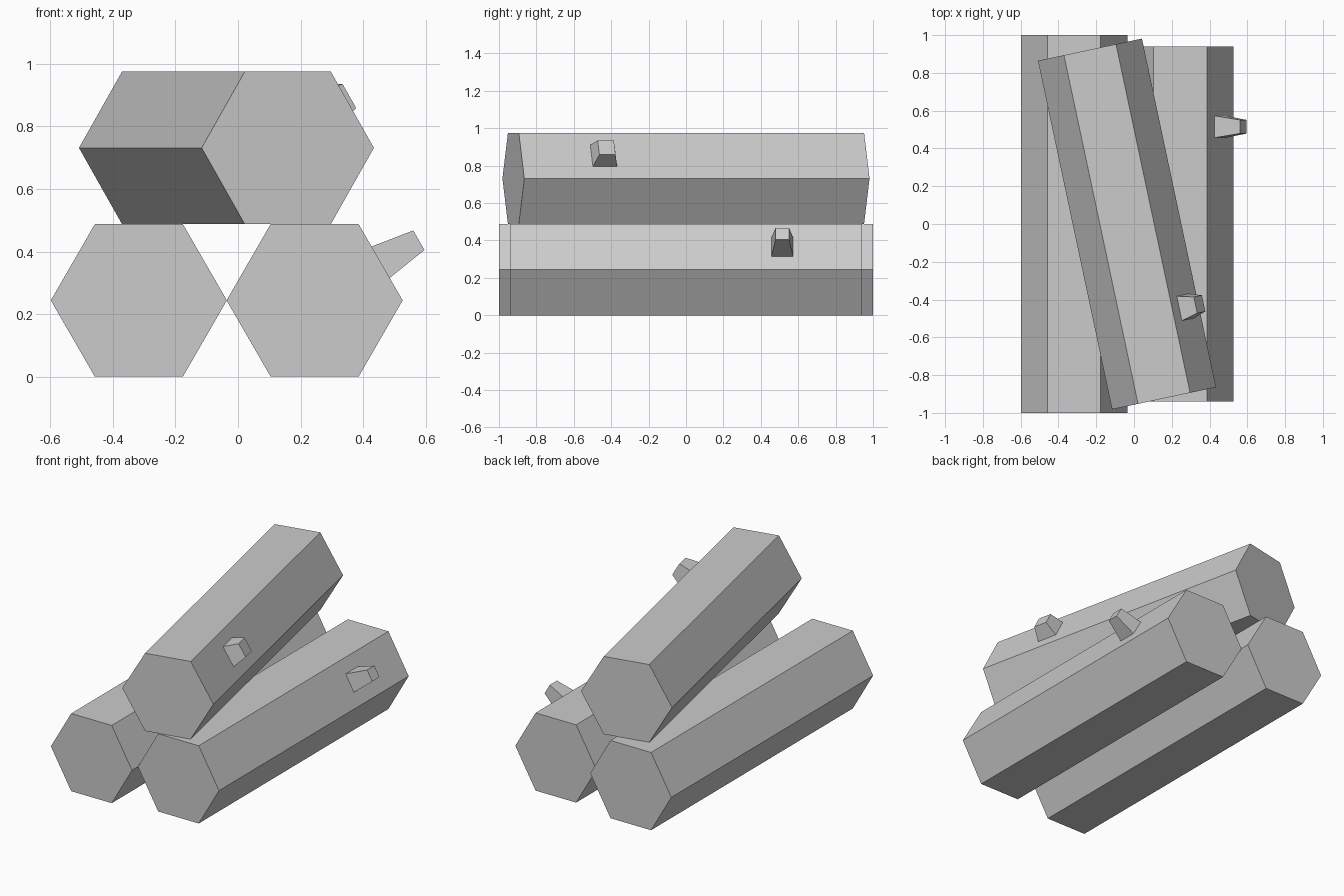
import bpy, bmesh
from math import sin, cos, tau, radians, sqrt
from mathutils import Matrix, Vector

if "Cube" in bpy.data.objects:
    bpy.data.objects.remove(bpy.data.objects["Cube"])

R = 0.2815                 # log corner radius
A = R * sqrt(3) / 2        # log centre to flat side
SINK = 0.04                # how far a stub is buried in its log


def frustum(name, sides, r0, r1, z0, z1, phase, matrix):
    """Capped, flat-shaded tapered prism along local z."""
    bm = bmesh.new()
    rings = []
    for r, z in ((r0, z0), (r1, z1)):
        rings.append([bm.verts.new((r * cos(phase + tau * i / sides),
                                    r * sin(phase + tau * i / sides), z))
                      for i in range(sides)])
    low, high = rings
    bm.faces.new(low[::-1])
    bm.faces.new(high)
    for i in range(sides):
        j = (i + 1) % sides
        bm.faces.new((low[i], low[j], high[j], high[i]))
    mesh = bpy.data.meshes.new(name)
    bm.to_mesh(mesh)
    bm.free()
    obj = bpy.data.objects.new(name, mesh)
    obj.matrix_world = matrix
    bpy.context.collection.objects.link(obj)
    return obj


def log(name, x, z, length, turn=0):
    """Hexagonal log lying along y; returns its frame."""
    frame = Matrix.Translation((x, 0, z)) @ Matrix.Rotation(radians(turn), 4, 'Z')
    frustum(name, 6, R, R, -length / 2, length / 2, 0,
            frame @ Matrix.Rotation(radians(90), 4, 'X'))
    return frame


def stub(name, frame, y, base, tip, height):
    """Square tapered branch stub on the upper right side of a log."""
    spot = Vector((A * cos(radians(30)), y, A * sin(radians(30))))
    root = base + (base - tip) * SINK / height
    frustum(name, 4, root * sqrt(2), tip * sqrt(2), -SINK, height, tau / 8,
            frame @ Matrix.Translation(spot) @ Matrix.Rotation(radians(60), 4, 'Y'))


# Two logs on the ground
log("left_log", -0.317, A, 2.0)
right = log("right_log", 0.245, A, 1.88)

# Log lying across the top
top = log("top_log", -0.037, 3 * A, 1.887, 12)

# Branch stubs
stub("right_log_stub", right, 0.515, 0.058, 0.036, 0.141)
stub("top_log_stub", top, -0.495, 0.066, 0.044, 0.088)
